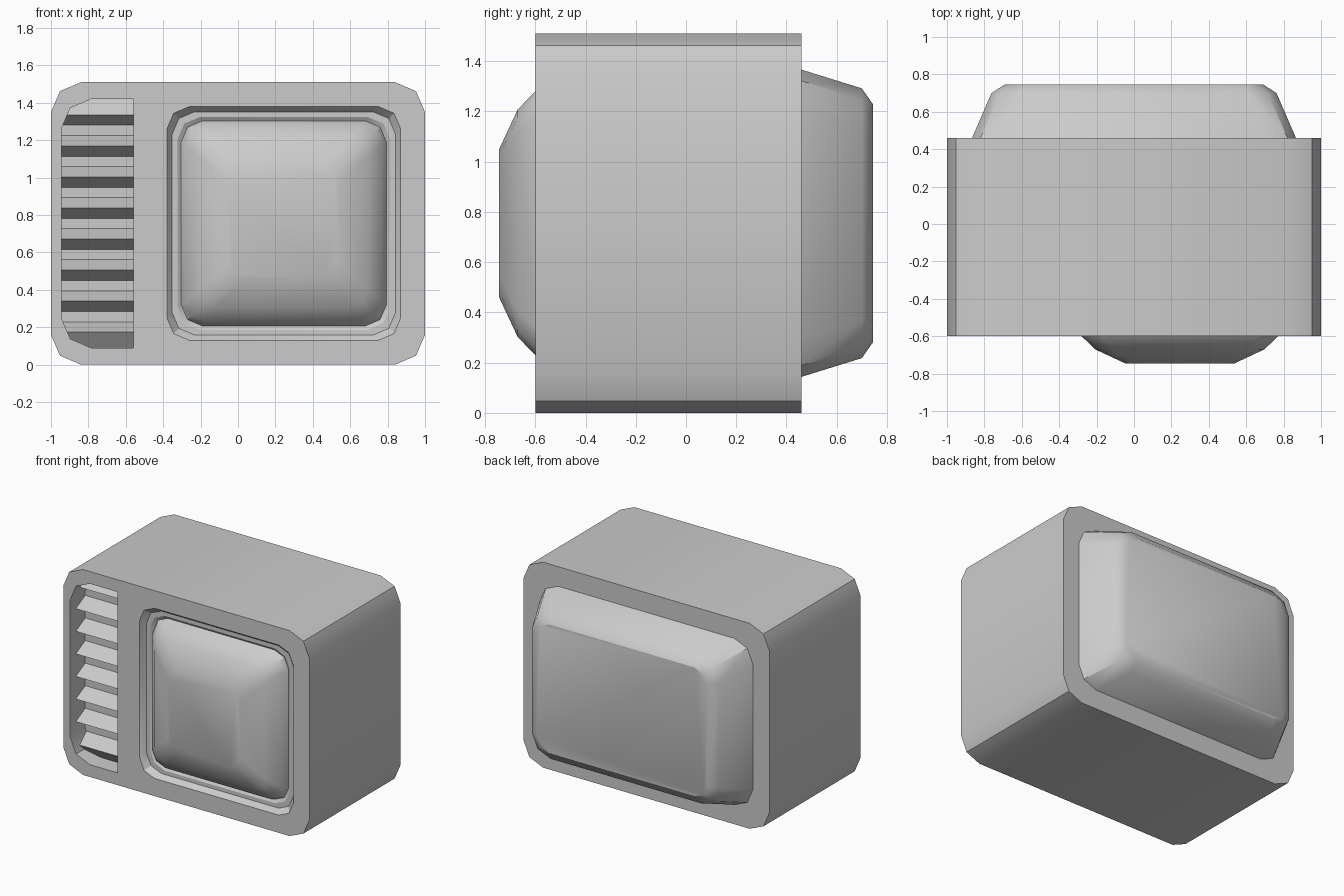
import bpy, bmesh, math

cube = bpy.data.objects.get("Cube")
if cube:
    bpy.data.objects.remove(cube, do_unlink=True)

grey = bpy.data.materials.new("light_grey")
grey.use_nodes = True
grey.diffuse_color = (0.6, 0.6, 0.6, 1)
grey.node_tree.nodes["Principled BSDF"].inputs["Base Color"].default_value = (0.6, 0.6, 0.6, 1)


def ring(bm, x0, x1, z0, z1, y, r, square_left=False, square_right=False):
    """Upright rectangle with two-segment rounded corners."""
    pts = []
    for x, z, sx, sz in ((x0, z0, 1, 1), (x1, z0, -1, 1), (x1, z1, -1, -1), (x0, z1, 1, -1)):
        if (square_left and sx > 0) or (square_right and sx < 0):
            pts.append((x, z))
            continue
        corner = [(x, z + sz * r), (x + sx * r * 0.3, z + sz * r * 0.3), (x + sx * r, z)]
        pts += corner if sx == sz else corner[::-1]
    return [bm.verts.new((px, y, pz)) for px, pz in pts]


def bridge(bm, a, b):
    n = len(a)
    for i in range(n):
        bm.faces.new((a[i], a[(i + 1) % n], b[(i + 1) % n], b[i]))


def finish(bm, name, angle=30, outward=True):
    if outward:
        bmesh.ops.recalc_face_normals(bm, faces=bm.faces[:])
    mesh = bpy.data.meshes.new(name)
    bm.to_mesh(mesh)
    bm.free()
    mesh.materials.append(grey)
    ob = bpy.data.objects.new(name, mesh)
    bpy.context.collection.objects.link(ob)
    bpy.ops.object.select_all(action='DESELECT')
    ob.select_set(True)
    bpy.context.view_layer.objects.active = ob
    bpy.ops.object.shade_smooth_by_angle(angle=math.radians(angle))
    return ob


# Cabinet with domed screen and vent recess in its front panel
bm = bmesh.new()
front = ring(bm, -1, 1, 0, 1.51, -0.6, 0.16)
back = ring(bm, -1, 1, 0, 1.51, 0.46, 0.16)
bridge(bm, front, back)
bm.faces.new(back)

screen = []
for inset, y, r in ((0, -0.6, 0.12), (0.028, -0.56, 0.12), (0.056, -0.56, 0.12),
                    (0.076, -0.545, 0.115), (0.1, -0.6, 0.11),
                    (0.172, -0.67, 0.1), (0.332, -0.745, 0.08)):
    screen.append(ring(bm, -0.38 + inset, 0.87 - inset, 0.13 + inset, 1.38 - inset, y, r))
for a, b in zip(screen, screen[1:]):
    bridge(bm, a, b)
bm.faces.new(screen[-1])

vent = [ring(bm, -0.945, -0.56, 0.09, 1.42, y, 0.16, square_right=True) for y in (-0.6, -0.4)]
bridge(bm, *vent)
bm.faces.new(vent[1])

edges = []
for loop in (front, screen[0], vent[0]):
    edges += [bm.edges.get((loop[i - 1], loop[i])) for i in range(len(loop))]
bmesh.ops.triangle_fill(bm, edges=edges, use_beauty=True, normal=(0, -1, 0))
finish(bm, "cabinet")

# Saw-tooth vent slats
pitch, step, tip, deep = 0.166, 0.055, -0.535, -0.425
profile = [(-0.46, 1.42)]
for i in range(7):
    z = 1.335 - i * pitch
    profile += [(tip, z), (deep, z - step), (deep, z - 2 * step)]
profile += [(tip, 0.175), (-0.465, 0.09)]
bm = bmesh.new()
rows = [[bm.verts.new((x, y, z)) for x in (-0.945, -0.56)] for y, z in profile]
for a, b in zip(rows, rows[1:]):
    bm.faces.new((a[0], b[0], b[1], a[1]))
finish(bm, "vent_slats", outward=False)

# Tapered rear housing
bm = bmesh.new()
rear = [ring(bm, -x, x, z0, z1, y, r) for x, z0, z1, y, r in (
    (0.868, 0.142, 1.368, 0.455, 0.15),
    (0.762, 0.218, 1.292, 0.7, 0.15),
    (0.692, 0.282, 1.228, 0.745, 0.1))]
for a, b in zip(rear, rear[1:]):
    bridge(bm, a, b)
bm.faces.new(rear[0])
bm.faces.new(rear[-1])
finish(bm, "rear_housing", angle=34)
